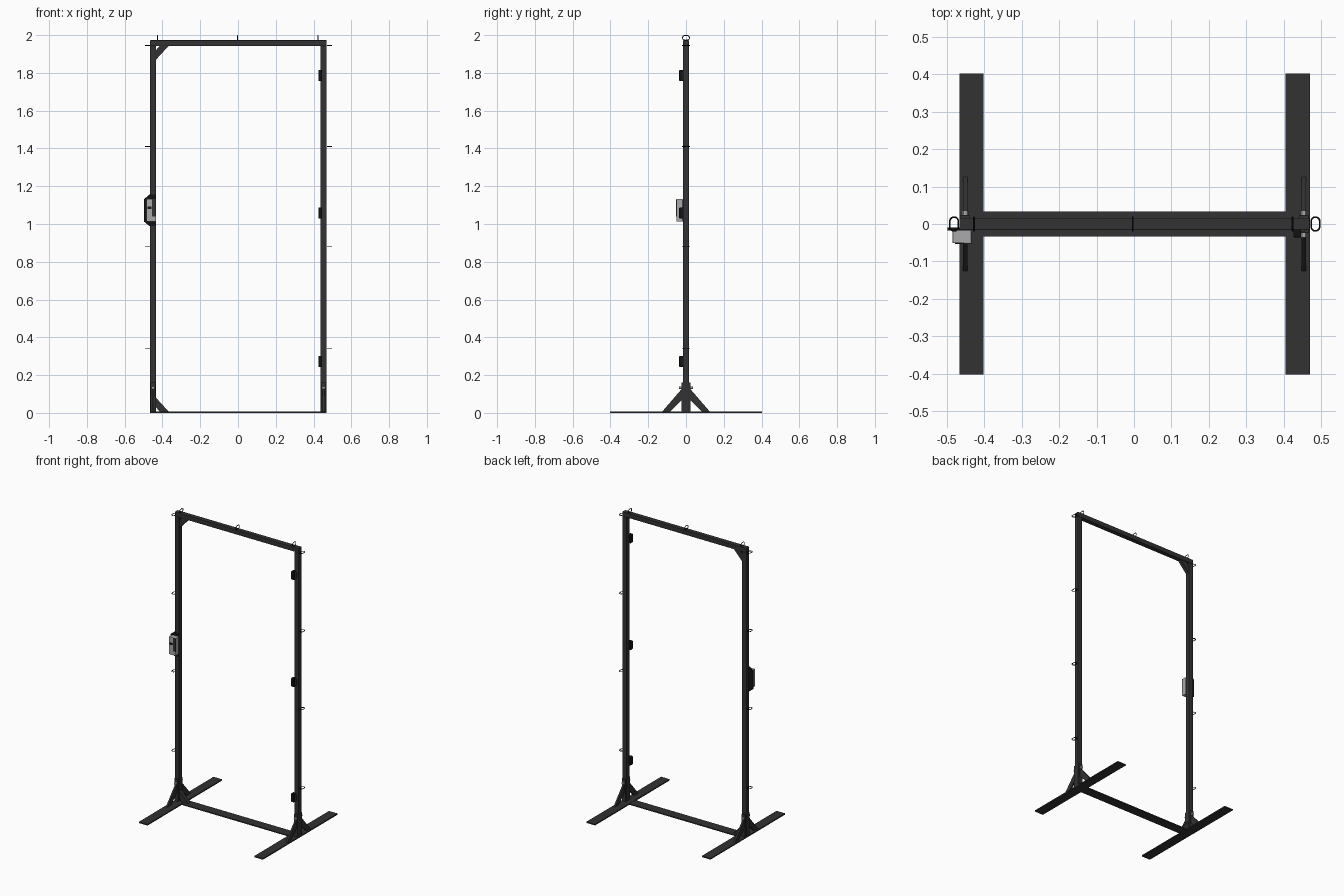
import bpy, bmesh, math
from mathutils import Vector

if "Cube" in bpy.data.objects:
    bpy.data.objects.remove(bpy.data.objects["Cube"])


def mat(name, c):
    m = bpy.data.materials.new(name)
    m.diffuse_color = (*c, 1)
    m.use_nodes = True
    m.node_tree.nodes["Principled BSDF"].inputs["Base Color"].default_value = m.diffuse_color
    return m


DARK = mat("charcoal", (0.033, 0.032, 0.033))
BLACK = mat("black", (0.006, 0.006, 0.006))
GREY = mat("light grey metal", (0.40, 0.40, 0.42))


def finish(name, bm, m, bevel=0.0):
    bmesh.ops.recalc_face_normals(bm, faces=bm.faces)
    me = bpy.data.meshes.new(name)
    bm.to_mesh(me)
    bm.free()
    me.materials.append(m)
    ob = bpy.data.objects.new(name, me)
    bpy.context.collection.objects.link(ob)
    if bevel:
        b = ob.modifiers.new("bevel", "BEVEL")
        b.width, b.segments = bevel, 2
    return ob


def prism(name, pts, offset, m, bevel=0.0):
    """Extrude a closed 3D polygon along an offset vector."""
    bm = bmesh.new()
    f = bm.faces.new([bm.verts.new(p) for p in pts])
    r = bmesh.ops.extrude_face_region(bm, geom=[f])
    vs = [v for v in r["geom"] if isinstance(v, bmesh.types.BMVert)]
    bmesh.ops.translate(bm, verts=vs, vec=Vector(offset))
    return finish(name, bm, m, bevel)


def box(name, x0, x1, y0, y1, z0, z1, m, bevel=0.0):
    pts = [(x0, y0, z0), (x1, y0, z0), (x1, y1, z0), (x0, y1, z0)]
    return prism(name, pts, (0, 0, z1 - z0), m, bevel)


def cylinder_y(name, x, y0, y1, z, r, m, n=6):
    pts = [(x + r * math.cos(2 * math.pi * i / n), y0,
            z + r * math.sin(2 * math.pi * i / n)) for i in range(n)]
    return prism(name, pts, (0, y1 - y0, 0), m)


def ring(name, centre, u, a, b=0.0185, r=0.0022):
    """Rounded oval ring lying in the plane of u and the y axis."""
    cu = bpy.data.curves.new(name, "CURVE")
    cu.dimensions = "3D"
    cu.bevel_depth, cu.bevel_resolution = r, 2
    n = 28
    sp = cu.splines.new("POLY")
    sp.points.add(n - 1)
    sp.use_cyclic_u = True
    for i, p in enumerate(sp.points):
        t = 2 * math.pi * i / n
        # stadium: half circles of radius a joined by straight sides along y
        y = a * math.sin(t) + math.copysign(b - a, math.sin(t + 0.001))
        p.co = (*(Vector(centre) + Vector(u) * a * math.cos(t) + Vector((0, y, 0))), 1)
    cu.materials.append(BLACK)
    ob = bpy.data.objects.new(name, cu)
    bpy.context.collection.objects.link(ob)
    return ob


H = 0.016                      # half width of the square tube
XL, XR = (-0.466, -0.434), (0.437, 0.469)

# Upright posts, top rail and floor sill
for side, (a, b) in (("left", XL), ("right", XR)):
    box(side + "_post", a, b, -H, H, 0.006, 1.942, DARK, 0.002)
box("top_rail", XL[0], XR[1], -H, H, 1.942, 1.973, DARK, 0.002)
box("floor_sill", -0.402, 0.404, -0.033, 0.033, 0, 0.007, DARK)

# Flat feet
box("left_foot", -0.466, -0.401, -0.402, 0.402, 0, 0.008, DARK)
box("right_foot", 0.404, 0.469, -0.402, 0.402, 0, 0.008, DARK)

# Post sockets, diagonal foot braces and bolts
for side, (a, b) in (("left", XL), ("right", XR)):
    c = (a + b) / 2
    for s, end in ((-1, "front"), (1, "back")):
        y0, y1 = sorted((s * H, s * 0.024))
        box(f"{side}_{end}_socket_plate", a + 0.003, b - 0.003, y0, y1, 0.008, 0.16, DARK)
        pts = [(c - 0.006, s * y, z) for y, z in
               ((0.125, 0.008), (0.083, 0.008), (0.02, 0.072), (0.02, 0.125), (0.024, 0.125))]
        prism(f"{side}_{end}_brace", pts, (0.012, 0, 0), DARK)
        y0, y1 = sorted((s * 0.024, s * 0.036))
        cylinder_y(f"{side}_{end}_bolt", c, y0, y1, 0.133, 0.009, GREY)

# Corner gussets on the left post: slanted bars at top and bottom
for name, z, d in (("top", 1.942, -1), ("bottom", 0.008, 1)):
    pts = [(-0.434 + x, -0.012, z + d * h) for x, h in
           ((0, 0.072), (0, 0.022), (0.018, 0), (0.066, 0))]
    prism(name + "_gusset", pts, (0, 0.024, 0), DARK)

# Cable rings on the outer sides and along the top
for i, z in enumerate((0.34, 0.88, 1.41, 1.945)):
    ring(f"left_ring_{i}", (-0.480, 0, z), (1, 0, 0), 0.0115)
    ring(f"right_ring_{i}", (0.484, 0, z), (1, 0, 0), 0.0115)
for i, x in enumerate((-0.427, -0.003, 0.423)):
    ring(f"top_ring_{i}", (x, 0, 1.9855), (0, 0, 1), 0.0123)

# Hinge blocks on the right post
for i, z in enumerate((0.272, 1.058, 1.786)):
    box(f"hinge_{i}", 0.425, 0.446, -0.036, -0.010, z - 0.029, z + 0.029, BLACK, 0.003)
    box(f"hinge_leaf_{i}", 0.431, 0.455, -0.021, -H, z - 0.022, z + 0.022, DARK)

# Lock: chamfered backing plate, metal case, dark keeper and slot
plate = [(x, -0.017, z) for x, z in
         ((-0.436, 0.99), (-0.470, 0.99), (-0.497, 1.012), (-0.497, 1.132),
          (-0.470, 1.155), (-0.436, 1.155))]
prism("lock_plate", plate, (0, 0.008, 0), BLACK)
box("lock_case", -0.484, -0.434, -0.051, -0.017, 1.012, 1.132, GREY, 0.002)
box("lock_keeper", -0.454, -0.433, -0.053, -0.047, 1.04, 1.131, DARK)
box("lock_slot", -0.478, -0.459, -0.053, -0.050, 1.08, 1.093, BLACK)
